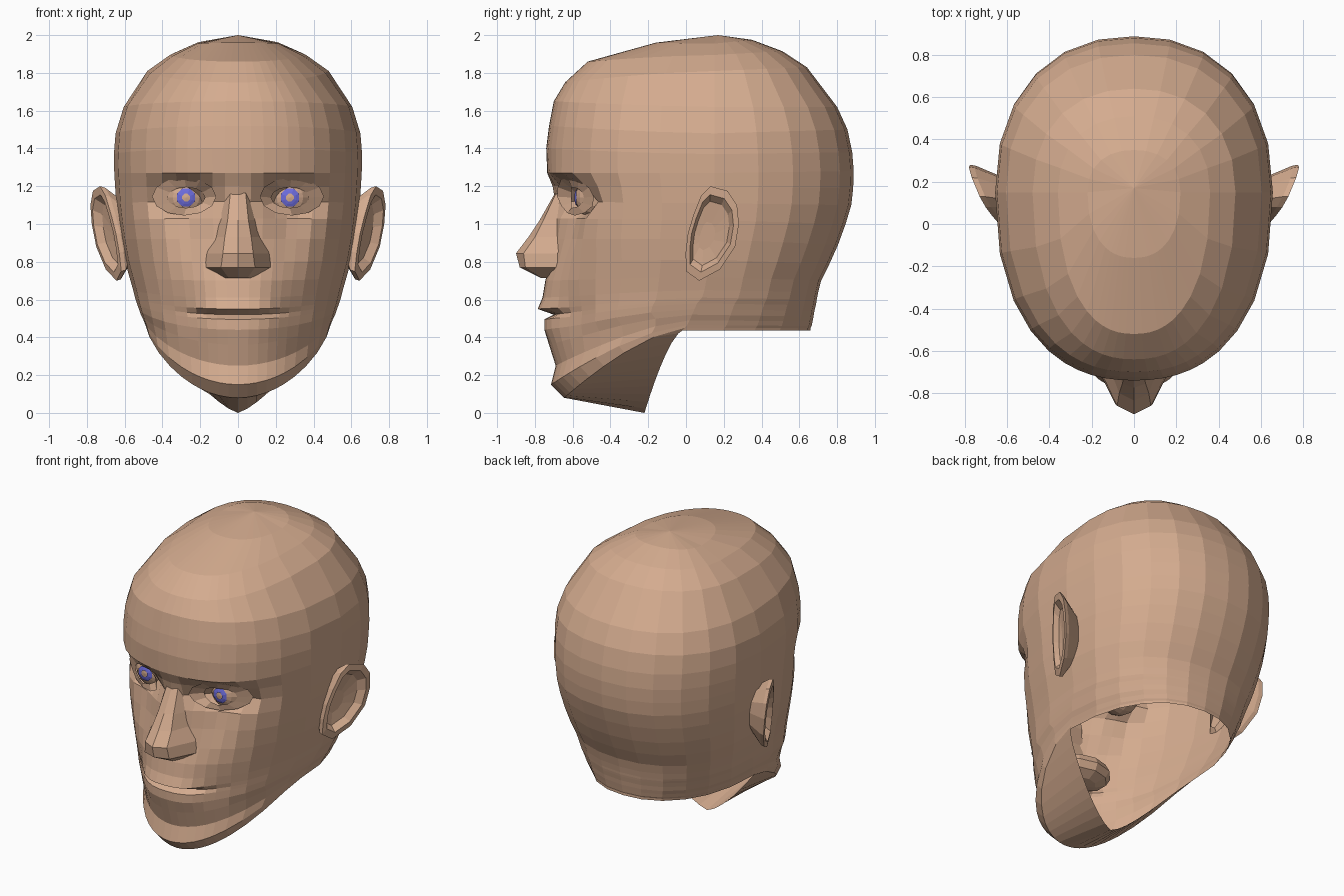
import bpy, bmesh, math
from mathutils import Matrix

if "Cube" in bpy.data.objects:
    bpy.data.objects.remove(bpy.data.objects["Cube"])


def material(name, rgb):
    m = bpy.data.materials.new(name)
    m.diffuse_color = (*rgb, 1.0)
    m.use_nodes = True
    m.node_tree.nodes["Principled BSDF"].inputs["Base Color"].default_value = m.diffuse_color
    return m


SKIN = material("skin", (0.66, 0.41, 0.275))
BLUE = material("iris_blue", (0.15, 0.15, 0.72))


def finish(name, bm, mat):
    bmesh.ops.recalc_face_normals(bm, faces=bm.faces)
    me = bpy.data.meshes.new(name)
    bm.to_mesh(me)
    bm.free()
    me.materials.append(mat)
    ob = bpy.data.objects.new(name, me)
    bpy.context.collection.objects.link(ob)
    return ob


def loft(name, rings, mat, cap_start=False, cap_end=False):
    """Skin closed rings of equal length; a one-point ring becomes a pole."""
    bm = bmesh.new()
    loops = [[bm.verts.new(p) for p in r] for r in rings]
    for a, b in zip(loops, loops[1:]):
        n = len(b)
        for i in range(n):
            j = (i + 1) % n
            if len(a) == 1:
                bm.faces.new((a[0], b[i], b[j]))
            else:
                bm.faces.new((a[i], b[i], b[j], a[j]))
    if cap_start:
        bm.faces.new(loops[0])
    if cap_end:
        bm.faces.new(loops[-1])
    return finish(name, bm, mat)


def arc(u, p):
    """Superellipse height at relative width u."""
    return max(0.0, 1 - min(1.0, abs(u)) ** p) ** (1 / p)


# Head outline: front (y, z), side (half width, z) and back (y, z), crown to neck
FRONT = [(-.16, 1.96), (-.52, 1.86), (-.64, 1.75), (-.70, 1.65), (-.725, 1.52),
         (-.74, 1.40), (-.735, 1.27), (-.71, 1.20), (-.70, 1.12), (-.70, 1.03),
         (-.70, .92), (-.715, .80), (-.745, .70), (-.76, .61), (-.785, .55),
         (-.70, .52), (-.75, .495), (-.75, .44), (-.725, .36), (-.69, .25),
         (-.715, .15), (-.645, .08), (-.22, 0)]
SIDE = [(.22, 1.955), (.36, 1.895), (.48, 1.81), (.605, 1.62), (.648, 1.48),
        (.657, 1.37), (.655, 1.27), (.65, 1.19), (.645, 1.11), (.635, 1.02),
        (.62, .92), (.60, .81), (.575, .72), (.555, .65), (.545, .61),
        (.54, .595), (.535, .58), (.525, .55), (.515, .52), (.50, .49),
        (.49, .465), (.485, .45), (.48, .435)]
BACK = [(.35, 1.975), (.51, 1.915), (.64, 1.83), (.80, 1.62), (.855, 1.5),
        (.88, 1.38), (.888, 1.28), (.885, 1.19), (.875, 1.10), (.845, 1.0),
        (.805, .89), (.76, .79), (.715, .70), (.70, .64), (.692, .60),
        (.69, .585), (.687, .57), (.68, .54), (.675, .51), (.67, .485),
        (.665, .46), (.66, .45), (.66, .435)]

# Hollows (x, z, x size, z size, depth): eye socket, cheek, mouth corner, brow
HOLLOWS = [(.28, 1.13, .16, .08, .17), (.27, .95, .12, .15, .05),
           (.32, .50, .10, .12, .03), (.33, 1.30, .15, .05, -.02)]


def hollow(x, z):
    return sum(d * math.exp(-((abs(x) - cx) / sx) ** 2 - ((z - cz) / sz) ** 2)
               for cx, cz, sx, sz, d in HOLLOWS)


# Columns are closer together across the face
HALF = [0, 6, 12, 18, 24, 30, 38, 48, 60, 75, 90, 105, 120, 135, 150, 165, 180]
ANGLES = HALF + [360 - a for a in HALF[-2:0:-1]]

rings = [[(0, .17, 2.0)]]
for i, ((yf, zf), (w, zs), (yb, zb)) in enumerate(zip(FRONT, SIDE, BACK)):
    y_side = .15 - .17 * max(0, (i - 9) / 13)
    lip = 0.0
    if 11 <= i <= 17:                       # lips fade out beside the mouth
        lip, yf = yf + .715, -.715
    p = 2.3 if i < 11 else 2.2 if i < 18 else 2.0 if i < 22 else 1.35
    ring = []
    for a in ANGLES:
        u = math.sin(math.radians(a))
        x = w * u
        if math.cos(math.radians(a)) > 1e-6:
            c = arc(u, p)
            z = zs + (zf - zs) * c ** 1.5
            y = y_side + (yf - y_side) * c + lip * math.exp(-(x / .22) ** 4)
            if 3 <= i < 20:
                y += hollow(x, z)
        else:
            c = arc(u, 2.25) if abs(u) < .9999 else 0
            z = zs + (zb - zs) * c
            y = y_side + (yb - y_side) * c
        ring.append((x, y, z))
    rings.append(ring)
loft("head", rings, SKIN)

# Nose: z, ridge y, edge half width, edge y, wing half width, wing y
NOSE = [(1.17, -.69, .04, -.685, .08, -.62), (1.02, -.775, .055, -.755, .11, -.64),
        (.93, -.835, .07, -.80, .13, -.64), (.845, -.90, .08, -.86, .165, -.68),
        (.77, -.88, .09, -.85, .175, -.68), (.715, -.77, .05, -.765, .11, -.67)]
loft("nose", [[(-b, yb, z), (-r, yr, z), (0, yc, z), (r, yr, z), (b, yb, z)]
              for z, yc, r, yr, b, yb in NOSE], SKIN, True, True)

# Mouth pouch inside the open head
bm = bmesh.new()
bmesh.ops.create_uvsphere(bm, u_segments=10, v_segments=6, radius=1,
                          matrix=Matrix.Translation((0, -.50, .52))
                          @ Matrix.Diagonal((.2, .16, .09, 1)))
finish("mouth_pouch", bm, SKIN)

# Ear rim as (y, z)
EAR = [(.13, 1.20), (.22, 1.175), (.27, 1.10), (.28, 1.0), (.26, .88), (.18, .76),
       (.07, .70), (0, .75), (-.002, .85), (.01, .95), (.04, 1.05), (.08, 1.15)]


def ear_ring(side, scale, push, cy=.12, cz=.95, flat=None):
    ring = []
    for y, z in EAR:
        y, z = cy + (y - cy) * scale, cz + (z - cz) * scale
        x = flat if flat else .63 + .45 * y + .12 * (z - .85) + push
        ring.append((side * x, y, z))
    return ring


EYE_X, EYE_Y, EYE_Z, EYE_R = .275, -.465, 1.14, .12
for side, label in ((1, "left"), (-1, "right")):
    # Ear: buried root, rim, and hollow bowl
    loft(label + "_ear", [ear_ring(side, .6, 0, .08, .93, .57),
                          ear_ring(side, .97, -.025),
                          ear_ring(side, 1, 0),
                          ear_ring(side, .82, .004),
                          ear_ring(side, .68, -.035),
                          ear_ring(side, .3, -.045, .10, .93)], SKIN, False, True)

    # Eyeball
    bm = bmesh.new()
    bmesh.ops.create_uvsphere(bm, u_segments=16, v_segments=10, radius=EYE_R,
                              matrix=Matrix.Translation((side * EYE_X, EYE_Y, EYE_Z))
                              @ Matrix.Rotation(math.pi / 2, 4, 'X'))
    finish(label + "_eyeball", bm, SKIN)

    # Iris ring lying on the eyeball
    iris = []
    for r in (.022, .036, .052):
        y = EYE_Y - math.sqrt((EYE_R + .006) ** 2 - r * r)
        iris.append([(side * EYE_X + r * math.cos(math.pi * (k + .5) / 4), y,
                      EYE_Z + r * math.sin(math.pi * (k + .5) / 4)) for k in range(8)])
    loft(label + "_iris", iris, BLUE)

    # Eyelids: almond opening joined to the socket edge
    inner, outer = [], []
    for k in range(12):
        ca, sa = math.cos(math.pi * k / 6), math.sin(math.pi * k / 6)
        x, z = EYE_X + .1 * ca, EYE_Z + .055 * sa
        inner.append((side * x, -.605 + .65 * max(0, x - EYE_X), z))
        x, z = .285 + .17 * ca, 1.145 + .1 * sa
        y = .15 - .87 * arc(x / .64, 2.3) + .03 + .04 * max(0, -sa)
        outer.append((side * x, y, z))
    loft(label + "_eyelids", [outer, inner], SKIN)
